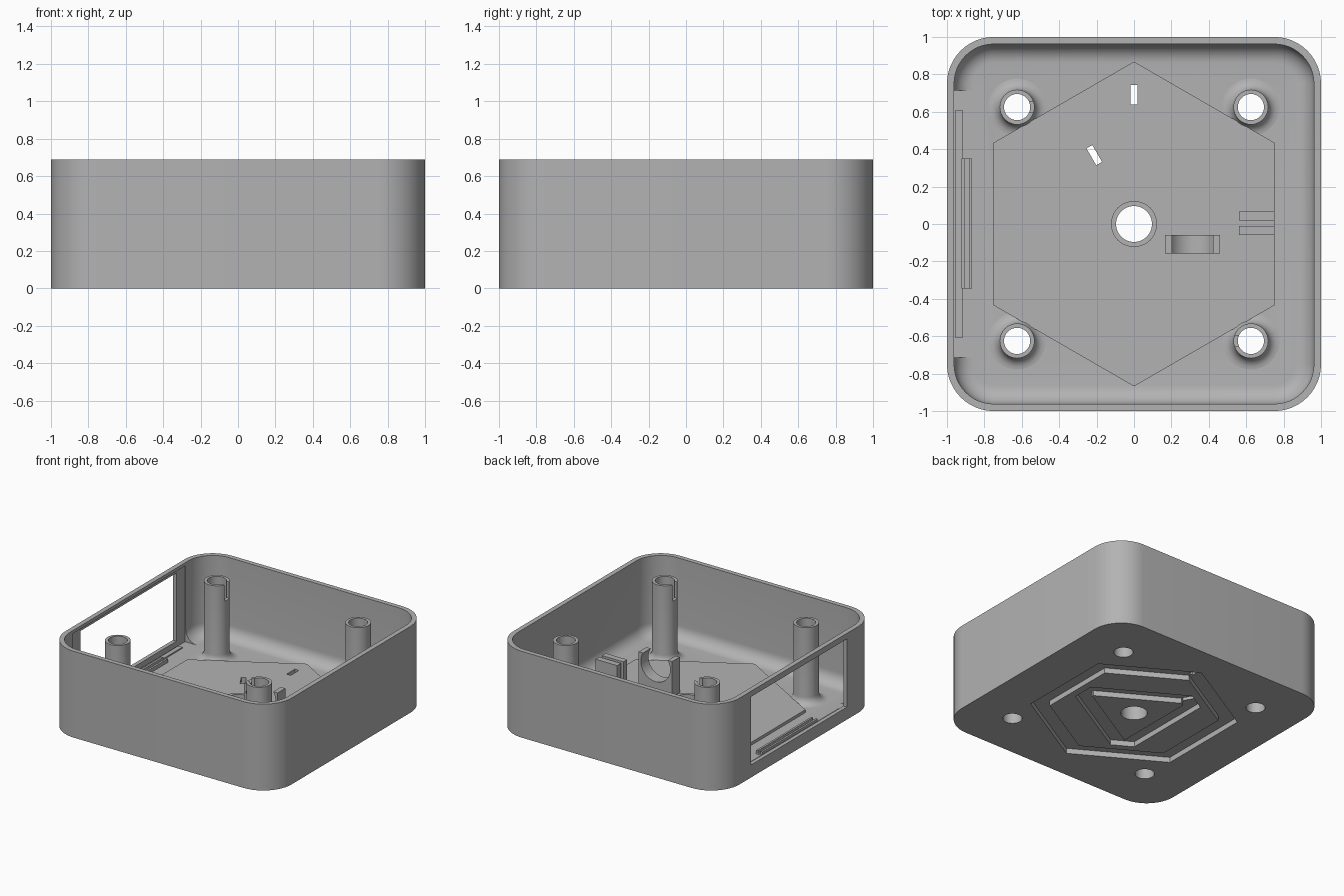
import bpy, bmesh
from math import sin, cos, pi, radians
from mathutils import Matrix, Vector

cube = bpy.data.objects.get("Cube")
if cube:
    bpy.data.objects.remove(cube, do_unlink=True)

grey = bpy.data.materials.new("grey plastic")
grey.use_nodes = True
colour = (0.45, 0.45, 0.45, 1)
grey.diffuse_color = colour
grey.node_tree.nodes["Principled BSDF"].inputs["Base Color"].default_value = colour

FLOOR, DECK, TOP = 0.055, 0.078, 0.69
POST, POST_R, BORE = 0.625, 0.093, 0.07


# Outlines in the plane
def circle(r, x=0, y=0, n=40):
    return [(x + r * cos(2 * pi * i / n), y + r * sin(2 * pi * i / n)) for i in range(n)]


def rect(x0, x1, y0, y1):
    return [(x0, y0), (x1, y0), (x1, y1), (x0, y1)]


def rounded_square(half, r, n=12):
    pts = []
    for k in range(4):
        for i in range(n + 1):
            a = pi / 2 * (k + i / n)
            cx, cy = [(1, 1), (-1, 1), (-1, -1), (1, -1)][k]
            pts.append((cx * (half - r) + r * cos(a), cy * (half - r) + r * sin(a)))
    return pts


def hexagon(r):
    return [(r * cos(radians(a)), r * sin(radians(a))) for a in range(30, 390, 60)]


def cut_triangle(inradius, reach):
    # triangle with its three corners cut off square
    half = 2 * inradius - reach
    half = half / 3 ** 0.5
    pts = []
    for a in (0, 2 * pi / 3, 4 * pi / 3):
        for s in (-half, half):
            pts.append((reach * cos(a) - s * sin(a), reach * sin(a) + s * cos(a)))
    return pts


# Solid from stacked outlines: capped at both ends, or wrapped into a tube
def loft(name, layers, wrap=False, matrix=None):
    bm = bmesh.new()
    rings = [[bm.verts.new((x, y, z)) for x, y in pts] for pts, z in layers]
    pairs = list(zip(rings, rings[1:])) + ([(rings[-1], rings[0])] if wrap else [])
    for a, b in pairs:
        for i in range(len(a)):
            j = (i + 1) % len(a)
            bm.faces.new((a[i], a[j], b[j], b[i]))
    if not wrap:
        bm.faces.new(rings[0][::-1])
        bm.faces.new(rings[-1])
    if matrix:
        bm.transform(matrix)
    bmesh.ops.recalc_face_normals(bm, faces=bm.faces[:])
    mesh = bpy.data.meshes.new(name)
    bm.to_mesh(mesh)
    bm.free()
    mesh.materials.append(grey)
    ob = bpy.data.objects.new(name, mesh)
    bpy.context.collection.objects.link(ob)
    return ob


def prism(name, pts, z0, z1, matrix=None):
    return loft(name, [(pts, z0), (pts, z1)], matrix=matrix)


def tube(name, outer, inner, z0, z1):
    return loft(name, [(outer, z0), (outer, z1), (inner, z1), (inner, z0)], wrap=True)


def activate(ob):
    bpy.ops.object.select_all(action='DESELECT')
    ob.select_set(True)
    bpy.context.view_layer.objects.active = ob


def cut(ob, cutters):
    activate(ob)
    for c in cutters:
        c.hide_render = True
        mod = ob.modifiers.new("cut", 'BOOLEAN')
        mod.operation, mod.solver, mod.object = 'DIFFERENCE', 'EXACT', c
        bpy.ops.object.modifier_apply(modifier=mod.name)


# Tray shell with a rounded inside bottom edge
fillet = 0.1
layers = [(rounded_square(1, 0.25), 0), (rounded_square(1, 0.25), TOP),
          (rounded_square(0.962, 0.212), TOP)]
for i in range(9):
    a = pi / 2 * i / 8
    inset = fillet * (1 - cos(a))
    layers.append((rounded_square(0.962 - inset, 0.212 - inset),
                   FLOOR + fillet * (1 - sin(a))))
shell = loft("tray_shell", layers)

# Raised hexagonal deck over the floor
deck = prism("hexagon_deck", hexagon(0.868), FLOOR - 0.005, DECK)

# Cutters shared by the shell and the deck
hub_hole = prism("hub_hole_cutter", circle(0.096), -0.1, 0.3)
slot = rect(-0.018, 0.018, -0.052, 0.052)
slots = [prism("wire_slot_cutter", slot, -0.1, 0.3,
               Matrix.Rotation(turn, 4, 'Z') @ Matrix.Translation((0, r, 0)))
         for turn, r in ((0, 0.692), (pi / 6, 0.425))]
cut(deck, [hub_hole] + slots)

window = prism("window_cutter", rect(-1.1, -0.9, -0.605, 0.605), 0.1, 0.645)
pocket = prism("pocket_cutter", rect(-0.968, -0.8, -0.713, 0.713), FLOOR, 0.665)
grooves = [tube("outer_groove_cutter", hexagon(0.76), hexagon(0.62), -0.1, 0.042),
           tube("inner_groove_cutter", cut_triangle(0.315, 0.48),
                cut_triangle(0.2, 0.39), -0.1, 0.042)]
corners = [(x, y) for x in (-POST, POST) for y in (-POST, POST)]
bores = [prism("screw_hole_cutter", circle(BORE, x, y), -0.1, 0.2) for x, y in corners]
cut(shell, [pocket, window, hub_hole] + slots + grooves + bores)

# Screw posts with flared feet; two opposite posts have a slit facing inwards
slits = []
parts = [shell, deck]
for x, y in corners:
    flare = 0.06
    rings = [(circle(BORE, x, y), 0.05), (circle(POST_R + flare, x, y), 0.05)]
    for i in range(7):
        a = pi / 2 * i / 6
        rings.append((circle(POST_R + flare * (1 - sin(a)), x, y),
                      FLOOR + flare * (1 - cos(a))))
    rings += [(circle(POST_R, x, y), 0.67), (circle(BORE, x, y), 0.67)]
    post = loft("screw_post", rings, wrap=True)
    if x * y < 0:
        side = -1 if x > 0 else 1
        ends = sorted((x, x + side * 0.15))
        slits.append(prism("slit_cutter", rect(*ends, y - 0.03, y + 0.03), 0.54, 0.8))
        cut(post, slits[-1:])
    parts.append(post)

# Collar round the centre hole
parts.append(tube("hub_collar", circle(0.123), circle(0.096), 0.06, 0.12))

# Cradle with a round seat, drawn in x-z and extruded along y
cx, cz, r, rim = 0.312, 0.29, 0.13, 0.36
outline = [(0.165, 0.06), (0.46, 0.06), (0.46, rim)]
start, end = radians(32.6), radians(-212.6)
outline += [(cx + r * cos(start + (end - start) * i / 24),
             cz + r * sin(start + (end - start) * i / 24)) for i in range(25)]
outline.append((0.165, rim))
parts.append(prism("cradle", outline, 0.06, 0.157, Matrix.Rotation(pi / 2, 4, 'X')))

# Pair of upright clip plates
for y in (0.018, -0.06):
    parts.append(prism("clip_plate", rect(0.562, 0.752, y, y + 0.048), 0.06, 0.27))

# Sill strip and retaining rails under the window
parts.append(prism("window_sill", rect(-0.955, -0.918, -0.61, 0.61), 0.05, 0.065))
for x in (-0.922, -0.882):
    parts.append(prism("panel_rail", rect(x, x + 0.016, -0.345, 0.35), 0.05, 0.085))
parts.append(prism("rail_base", rect(-0.91, -0.88, -0.345, 0.35), 0.05, 0.065))

# Remove the cutters and smooth the round surfaces
for c in [hub_hole, window, pocket] + slots + grooves + bores + slits:
    bpy.data.objects.remove(c, do_unlink=True)
for ob in parts:
    activate(ob)
    bpy.ops.object.shade_smooth_by_angle(angle=radians(30))
